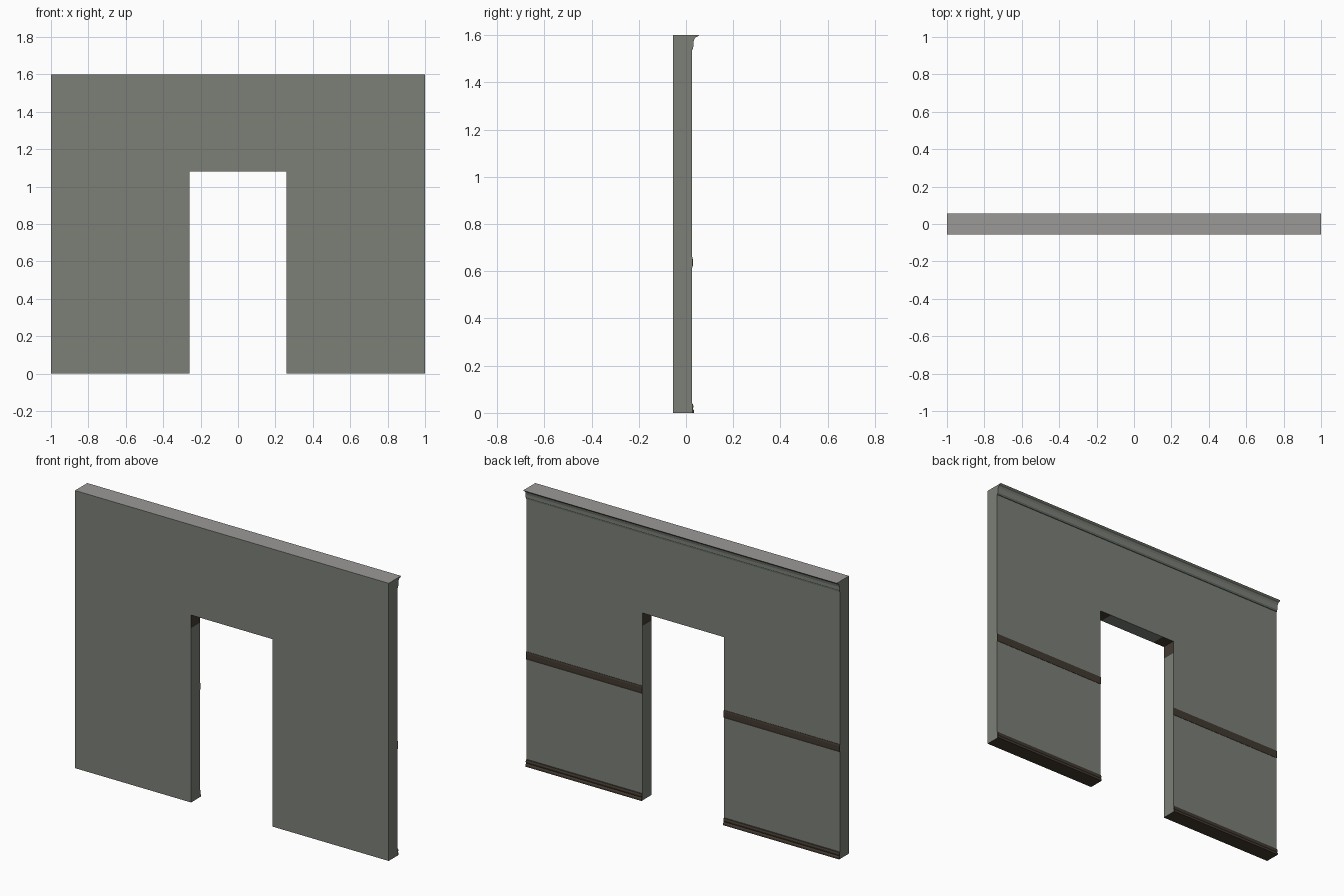
import bpy, bmesh

if "Cube" in bpy.data.objects:
    bpy.data.objects.remove(bpy.data.objects["Cube"])

def mat(name, c):
    m = bpy.data.materials.new(name)
    m.diffuse_color = (*c, 1)
    m.use_nodes = True
    m.node_tree.nodes["Principled BSDF"].inputs["Base Color"].default_value = m.diffuse_color
    return m

plaster = mat("grey_green_plaster", (0.20, 0.215, 0.185))
stone = mat("pale_grey_top", (0.33, 0.32, 0.315))
wood = mat("dark_brown_wood", (0.055, 0.042, 0.03))
trim = mat("dark_green_grey_trim", (0.13, 0.15, 0.135))
MATS = [plaster, stone, wood, trim]

def extrude_shape(name, pts, axis, a, b, rule):
    """Extrude a closed outline along x or y; rule(normal, centre) picks the colour."""
    def place(p, t):
        return (t, p[0], p[1]) if axis == "x" else (p[0], t, p[1])
    bm = bmesh.new()
    f = bm.faces.new([bm.verts.new(place(p, a)) for p in pts])
    r = bmesh.ops.extrude_face_region(bm, geom=[f])
    off = (b - a, 0, 0) if axis == "x" else (0, b - a, 0)
    bmesh.ops.translate(bm, verts=[v for v in r["geom"] if isinstance(v, bmesh.types.BMVert)], vec=off)
    bmesh.ops.recalc_face_normals(bm, faces=bm.faces)
    for f in bm.faces:
        f.material_index = rule(f.normal, f.calc_center_median())
    me = bpy.data.meshes.new(name)
    bm.to_mesh(me)
    bm.free()
    for m in MATS:
        me.materials.append(m)
    ob = bpy.data.objects.new(name, me)
    bpy.context.collection.objects.link(ob)
    return ob

W, D, H, T = 1.0, 0.26, 1.08, 1.6
Y0, Y1 = -0.056, 0.025
E = 0.075  # brown patch size at the doorway corners

def wall_rule(n, c):
    if n.z > 0.9:
        return 1
    if n.z < -0.9:
        return 2 if c.z < 0.1 or abs(c.x) > D - E else 0
    if abs(n.x) > 0.9 and abs(c.x) < 0.5 and c.z > H - E:
        return 2
    return 0

# wall with doorway
half = [(D - E, H), (D, H), (D, H - E), (D, 0), (W, 0), (W, T)]
outline = half + [(-x, z) for x, z in reversed(half)]
extrude_shape("wall", outline, "y", Y0, Y1, wall_rule)

# crown moulding: flat lower band, cove and projecting lip
crown = [(Y1, 1.54), (0.029, 1.54), (0.029, 1.548), (0.031, 1.551), (0.031, 1.568),
         (0.034, 1.581), (0.041, 1.591), (0.049, 1.594), (0.056, 1.6), (Y1, 1.6)]
extrude_shape("crown_moulding", crown, "x", -W, W,
              lambda n, c: 1 if n.z > 0.9 else (3 if c.z < 1.55 else 0))

# chair rail and skirting on each side of the doorway
rail = [(Y1, 0.615), (0.027, 0.615), (0.029, 0.625), (0.029, 0.65), (0.027, 0.66), (Y1, 0.66)]
skirt = [(Y1, 0), (0.034, 0), (0.034, 0.01), (0.029, 0.018), (0.032, 0.028), (0.029, 0.038), (Y1, 0.04)]
for side, a, b in (("left", -W, -D), ("right", D, W)):
    extrude_shape("chair_rail_" + side, rail, "x", a, b, lambda n, c: 2)
    extrude_shape("skirting_" + side, skirt, "x", a, b, lambda n, c: 2)
